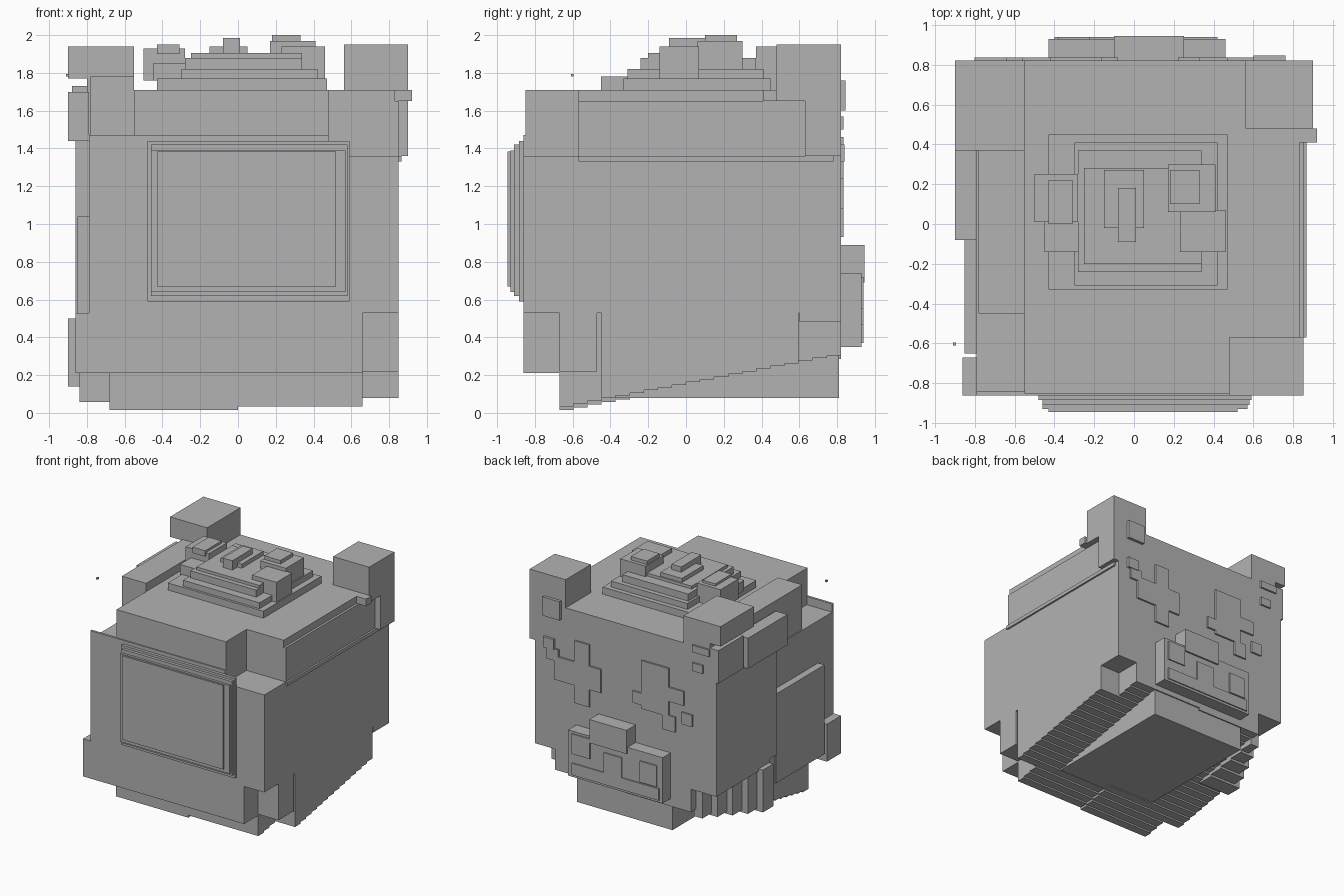
import bpy
import bmesh
from mathutils import Vector

default_cube = bpy.data.objects.get("Cube")
if default_cube:
    bpy.data.objects.remove(default_cube, do_unlink=True)

GREY = (0.45, 0.45, 0.45, 1.0)
grey = bpy.data.materials.new("plain grey")
grey.use_nodes = True
grey.diffuse_color = GREY
grey.node_tree.nodes["Principled BSDF"].inputs["Base Color"].default_value = GREY


def boxes_object(name, boxes):
    """Build one object from axis-aligned boxes given as x, y and z ranges."""
    mesh = bpy.data.meshes.new(name)
    bm = bmesh.new()
    for spans in boxes:
        made = bmesh.ops.create_cube(bm, size=1.0)["verts"]
        low, high = (Vector(ends) for ends in zip(*spans))
        for vert in made:
            for axis in range(3):
                side = vert.co[axis] + 0.5
                vert.co[axis] = low[axis] + side * (high[axis] - low[axis])
    bm.to_mesh(mesh)
    bm.free()
    mesh.materials.append(grey)
    obj = bpy.data.objects.new(name, mesh)
    bpy.context.collection.objects.link(obj)
    return obj


def box(name, x, y, z):
    return boxes_object(name, [(x, y, z)])


# Main block and its raised upper part
box("main_body", x=(-0.79, 0.85), y=(-0.86, 0.82), z=(0.53, 1.36))
box("upper_body", x=(-0.55, 0.85), y=(-0.57, 0.82), z=(1.35, 1.65))
box("upper_body_cap", x=(-0.55, 0.83), y=(-0.57, 0.82), z=(1.65, 1.71))
box("upper_front", x=(-0.55, 0.48), y=(-0.85, -0.57), z=(1.35, 1.71))
box("right_shelf", x=(-0.79, -0.55), y=(-0.86, 0.82), z=(1.36, 1.40))
box("right_shoulder", x=(-0.78, -0.55), y=(-0.45, 0.37), z=(1.40, 1.78))
box("left_ledge", x=(0.85, 0.865), y=(-0.57, 0.78), z=(1.33, 1.36))
box("front_lip", x=(-0.79, 0.48), y=(-0.86, -0.84), z=(1.36, 1.47))

# Panels on the right flank
box("right_back_panel", x=(-0.86, -0.79), y=(0.0, 0.82), z=(0.53, 1.45))
box("right_middle_panel", x=(-0.85, -0.79), y=(-0.65, 0.0), z=(0.28, 1.04))
box("right_upper_panel", x=(-0.90, -0.79), y=(-0.08, 0.45), z=(1.44, 1.70))
box("loose_chip", x=(-0.91, -0.895), y=(-0.61, -0.595), z=(1.78, 1.795))

# Lower body with notched corners
box("lower_front", x=(-0.86, 0.66), y=(-0.86, -0.67), z=(0.21, 0.53))
box("left_corner_block", x=(0.66, 0.85), y=(-0.67, -0.47), z=(0.22, 0.53))
box("left_back_block", x=(0.60, 0.85), y=(0.60, 0.82), z=(0.48, 0.54))
box("right_back_block", x=(-0.86, -0.58), y=(0.10, 0.82), z=(0.48, 0.54))
box("base_plinth", x=(-0.44, 0.46), y=(-0.47, 0.81), z=(0.08, 0.35))

# Stepped underside, rising towards the back
STRIPS = 20
start, end = -0.67, 0.82
depth = (end - start) / STRIPS
ribs = []
for i in range(STRIPS):
    near = start + i * depth
    middle = near + depth / 2
    height = 0.015 + 0.27 * i / (STRIPS - 1)
    left = 0.66 if middle < -0.47 or middle > 0.62 else 0.85
    right = -0.68 if middle < -0.47 else -0.84
    if middle > 0.20:
        right = -0.62
    ribs.append(((right, 0.0), (near, near + depth), (height, 0.54)))
    ribs.append(((0.0, left), (near, near + depth), (height + 0.02, 0.54)))
boxes_object("stepped_underside", ribs)

# Slanting staircase at the right rear corner
STEPS = 5
stairs = []
for i in range(STEPS):
    t = i / (STEPS - 1)
    far = 0.75 - 0.5 * t
    stairs.append(((-0.68 - 0.22 * t, -0.60), (far - 0.14, far), (0.22 - 0.08 * t, 0.5)))
boxes_object("rear_corner_stairs", stairs)

# Stepped front panel
box("front_panel_rim", x=(-0.48, 0.59), y=(-0.885, -0.86), z=(0.59, 1.44))
box("front_panel_step", x=(-0.46, 0.58), y=(-0.91, -0.88), z=(0.62, 1.42))
box("front_panel_inner", x=(-0.46, 0.57), y=(-0.93, -0.90), z=(0.64, 1.39))
box("front_panel_face", x=(-0.43, 0.52), y=(-0.945, -0.92), z=(0.67, 1.385))

# Left ear
box("left_ear", x=(0.56, 0.90), y=(0.48, 0.82), z=(1.65, 1.95))
box("left_ear_strip", x=(0.84, 0.90), y=(0.63, 0.82), z=(1.36, 1.70))
box("left_ear_tab", x=(0.83, 0.92), y=(0.41, 0.48), z=(1.65, 1.71))
box("left_ear_badge", x=(0.60, 0.76), y=(0.82, 0.845), z=(1.60, 1.76))
box("left_ear_foot", x=(0.66, 0.76), y=(0.82, 0.84), z=(1.33, 1.42))

# Right ear
box("right_ear", x=(-0.90, -0.55), y=(0.37, 0.82), z=(1.77, 1.94))
box("right_ear_stem", x=(-0.80, -0.55), y=(0.37, 0.82), z=(1.40, 1.78))
box("right_ear_side", x=(-0.88, -0.79), y=(0.48, 0.82), z=(1.45, 1.73))
box("right_ear_mark", x=(-0.80, -0.64), y=(0.82, 0.835), z=(1.66, 1.72))
box("right_ear_mark_low", x=(-0.74, -0.64), y=(0.82, 0.835), z=(1.50, 1.57))

# Rear eye plates
eye_back = (0.82, 0.835)
boxes_object("left_eye", [
    ((0.33, 0.47), eye_back, (0.93, 1.46)),
    ((0.22, 0.66), eye_back, (1.08, 1.28)),
    ((0.62, 0.73), eye_back, (1.24, 1.34)),
])
boxes_object("right_eye", [
    ((-0.42, -0.16), eye_back, (1.05, 1.46)),
    ((-0.56, -0.38), eye_back, (1.18, 1.30)),
    ((-0.18, -0.08), eye_back, (1.08, 1.18)),
    ((-0.48, -0.36), eye_back, (0.93, 1.06)),
    ((-0.64, -0.54), eye_back, (1.02, 1.12)),
])

# Snout with nose and mouth
box("snout", x=(-0.43, 0.46), y=(0.82, 0.93), z=(0.35, 0.74))
box("nose", x=(-0.10, 0.25), y=(0.82, 0.945), z=(0.69, 0.89))
boxes_object("mouth", [
    ((0.25, 0.42), (0.93, 0.94), (0.55, 0.72)),
    ((-0.05, 0.12), (0.93, 0.94), (0.47, 0.64)),
    ((-0.38, -0.22), (0.93, 0.94), (0.48, 0.66)),
    ((-0.40, 0.42), (0.93, 0.94), (0.37, 0.47)),
])

# Stacked crown on the top
box("crown_base", x=(-0.43, 0.47), y=(-0.33, 0.45), z=(1.70, 1.77))
box("crown_second", x=(-0.30, 0.42), y=(-0.31, 0.41), z=(1.76, 1.82))
box("crown_third", x=(-0.28, 0.34), y=(-0.24, 0.37), z=(1.81, 1.88))
box("crown_fourth", x=(-0.25, 0.34), y=(-0.20, 0.28), z=(1.87, 1.905))
box("crown_right_block", x=(-0.50, -0.28), y=(0.01, 0.25), z=(1.76, 1.93))
box("crown_right_cap", x=(-0.43, -0.31), y=(0.0, 0.22), z=(1.90, 1.95))
box("crown_right_step", x=(-0.45, -0.28), y=(-0.14, 0.01), z=(1.76, 1.85))
box("crown_middle_block", x=(-0.15, 0.05), y=(-0.02, 0.27), z=(1.90, 1.94))
box("crown_middle_cap", x=(-0.08, 0.01), y=(-0.09, 0.18), z=(1.90, 1.985))
box("crown_left_block", x=(0.17, 0.41), y=(0.06, 0.30), z=(1.80, 1.97))
box("crown_left_cap", x=(0.18, 0.33), y=(0.10, 0.27), z=(1.96, 2.0))
box("crown_left_step", x=(0.23, 0.46), y=(-0.14, 0.07), z=(1.76, 1.94))
